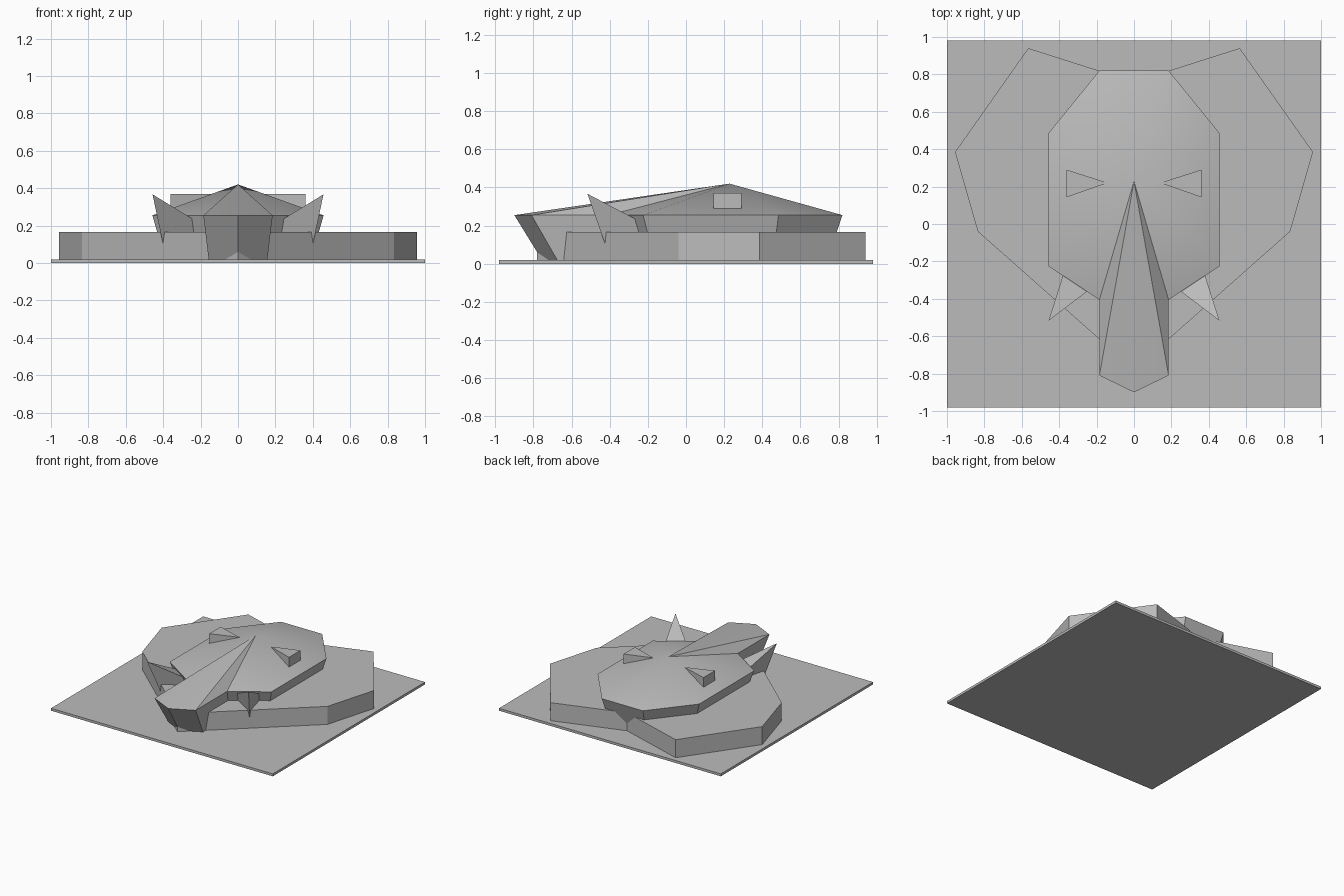
import bpy, bmesh, math
from mathutils import Vector

cube = bpy.data.objects.get("Cube")
if cube:
    bpy.data.objects.remove(cube, do_unlink=True)

grey = bpy.data.materials.new("stone grey")
grey.use_nodes = True
grey.diffuse_color = (0.5, 0.5, 0.5, 1)
grey.node_tree.nodes["Principled BSDF"].inputs["Base Color"].default_value = (0.5, 0.5, 0.5, 1)


def build(name, verts, faces):
    bm = bmesh.new()
    vs = [bm.verts.new(v) for v in verts]
    for f in faces:
        bm.faces.new([vs[i] for i in f])
    bmesh.ops.recalc_face_normals(bm, faces=bm.faces)
    mesh = bpy.data.meshes.new(name)
    bm.to_mesh(mesh)
    bm.free()
    mesh.materials.append(grey)
    obj = bpy.data.objects.new(name, mesh)
    bpy.context.collection.objects.link(obj)
    return obj


def mirrored(half):
    """Close an outline given from the back to the front on the +x side."""
    return half + [(-x, y) for x, y in reversed(half) if x > 0]


def loft(name, lower, upper, z0, z1, apex=None):
    """Walls between two outlines, capped flat or with a fan to an apex."""
    n = len(lower)
    verts = [(x, y, z0) for x, y in lower] + [(x, y, z1) for x, y in upper]
    faces = [(i, (i + 1) % n, (i + 1) % n + n, i + n) for i in range(n)]
    faces.append(tuple(reversed(range(n))))
    if apex:
        verts.append(apex)
        faces += [(i + n, (i + 1) % n + n, 2 * n) for i in range(n)]
    else:
        faces.append(tuple(range(n, 2 * n)))
    return build(name, verts, faces)


# Ground plate
plate = mirrored([(1, 0.98), (1, -0.98)])
loft("base_plate", plate, plate, 0, 0.02)

# Ears: one slab, notched at the back and pointed under the trunk
ears = mirrored([(0, 0.76), (0.565, 0.94), (0.957, 0.385), (0.835, -0.04), (0, -0.78)])
loft("ears", ears, ears, 0.02, 0.167)

# Head and trunk: leaning walls under a faceted roof
rim = mirrored([(0.185, 0.82), (0.458, 0.485), (0.458, -0.225),
                (0.185, -0.405), (0.185, -0.81), (0, -0.9)])
foot = mirrored([(0.16, 0.74), (0.39, 0.455), (0.39, -0.165),
                 (0.157, -0.33), (0.157, -0.675), (0, -0.755)])
head = loft("head_and_trunk", foot, rim, 0.02, 0.255, (0, 0.228, 0.42))
bpy.context.view_layer.objects.active = head
head.select_set(True)
bpy.ops.object.shade_smooth_by_angle(angle=math.radians(25))

for side, s in (("left", 1), ("right", -1)):
    # Eye: triangular wedge standing out of the roof
    eye = [(s * 0.14, 0.22), (s * 0.36, 0.29), (s * 0.36, 0.143)]
    loft(side + "_eye", eye, eye, 0.29, 0.37)

    # Tusk: three-sided spike whose root sinks into the head and ear
    tip = Vector((s * 0.457, -0.517, 0.367))
    roots = [Vector((s * 0.25, -0.36, 0.24)), Vector((s * 0.38, -0.275, 0.24)),
             Vector((s * 0.405, -0.43, 0.12))]
    roots = [tip + (r - tip) * 1.3 for r in roots]
    build(side + "_tusk", [tip] + roots, [(0, 1, 2), (0, 2, 3), (0, 3, 1), (1, 3, 2)])
